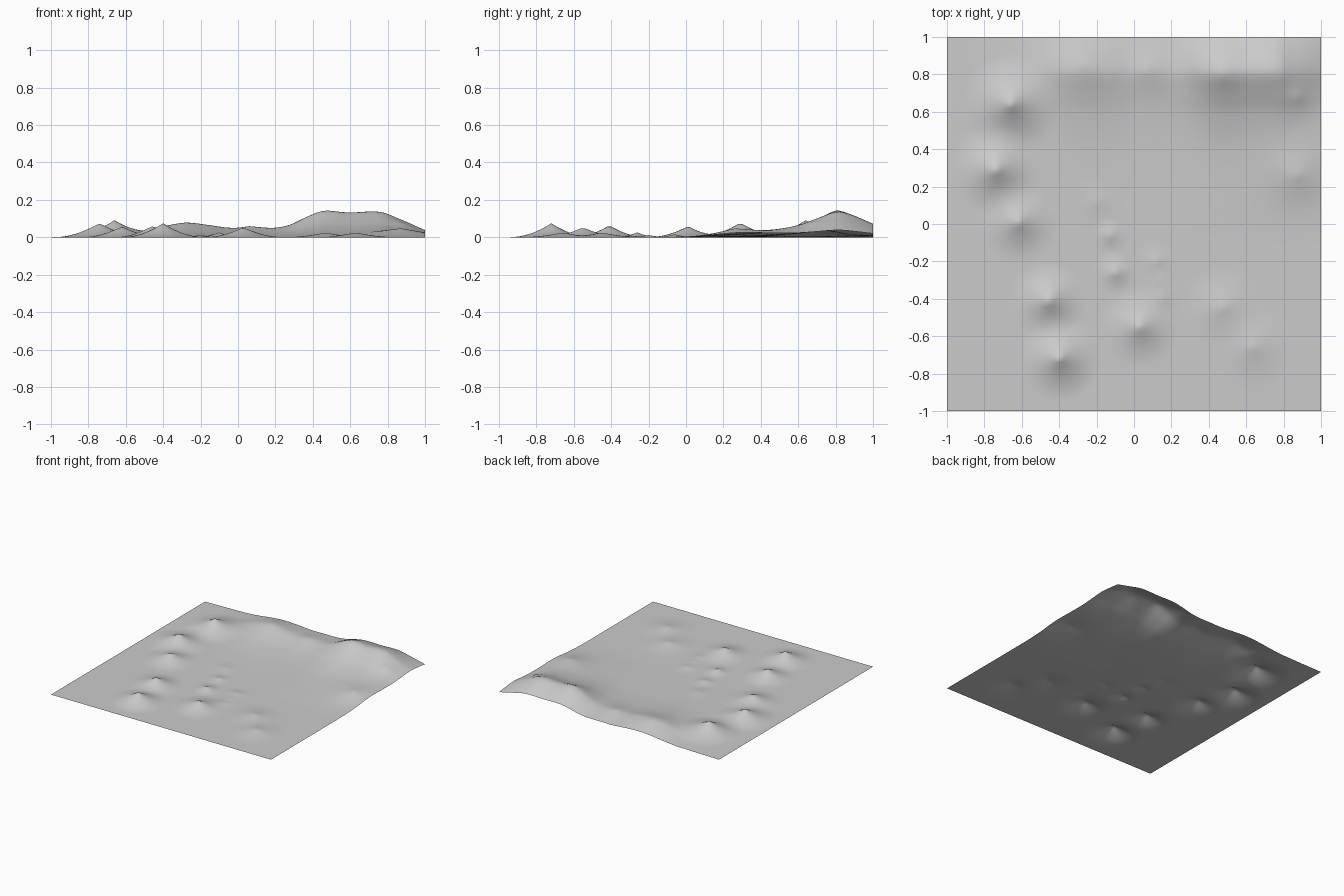
import bpy, bmesh, math

# Pointed hills: x, y, height, radius
HILLS = [
    (-0.66, 0.64, 0.085, 0.27), (-0.74, 0.29, 0.077, 0.25), (-0.62, 0.01, 0.059, 0.22),
    (-0.455, -0.41, 0.064, 0.21), (-0.40, -0.72, 0.075, 0.23), (0.03, -0.55, 0.055, 0.22),
    (-0.10, -0.26, 0.026, 0.12), (-0.13, -0.06, 0.018, 0.10), (-0.20, 0.12, 0.008, 0.14),
    (0.12, -0.20, 0.012, 0.12), (0.14, -0.30, 0.008, 0.10), (0.15, -0.39, 0.010, 0.12),
    (0.47, -0.45, 0.026, 0.24), (0.63, -0.66, 0.026, 0.24), (0.87, 0.26, 0.022, 0.24),
    (-0.28, 0.85, 0.012, 0.25), (0.06, 0.82, 0.012, 0.20), (0.87, 0.68, 0.016, 0.18),
    (0.47, 0.80, 0.010, 0.15),
]
# Back ridge: crest height along x, and cross-section along y
CREST = [(-1, 0), (-0.75, 0.008), (-0.6, 0.016), (-0.5, 0.033), (-0.4, 0.055), (-0.28, 0.069),
         (-0.15, 0.062), (-0.02, 0.046), (0.08, 0.048), (0.2, 0.05), (0.28, 0.068), (0.36, 0.105),
         (0.45, 0.133), (0.6, 0.132), (0.76, 0.135), (0.86, 0.098), (1, 0.038)]
SECTION = [(-1, 0), (-0.1, 0), (0.1, 0.035), (0.3, 0.09), (0.45, 0.19), (0.6, 0.43), (0.7, 0.71),
           (0.78, 0.95), (0.82, 1), (0.88, 0.89), (1, 0.53)]


def curve(pts, t):
    """Cubic Hermite interpolation through the points."""
    def slope(i):
        a, b = pts[max(i - 1, 0)], pts[min(i + 1, len(pts) - 1)]
        return (b[1] - a[1]) / (b[0] - a[0])
    i = 0
    while i < len(pts) - 2 and t > pts[i + 1][0]:
        i += 1
    (x0, y0), (x1, y1) = pts[i], pts[i + 1]
    d = x1 - x0
    u = (t - x0) / d
    return ((2*u**3 - 3*u**2 + 1) * y0 + (u**3 - 2*u**2 + u) * d * slope(i)
            + (3*u**2 - 2*u**3) * y1 + (u**3 - u**2) * d * slope(i + 1))


def height(x, y):
    z = curve(CREST, x) * curve(SECTION, y)
    # broad swell along the right-hand side
    z += 0.022 * math.exp(-((x - 0.9) / 0.25) ** 2 - ((y - 0.35) / 0.25) ** 2)
    for hx, hy, h, r in HILLS:
        d = math.hypot(x - hx, y - hy)
        if d < r:
            z += h * (1 - d / r) ** 2
    return max(z, 0)


# Open terrain sheet
bm = bmesh.new()
bmesh.ops.create_grid(bm, x_segments=100, y_segments=100, size=1)
for v in bm.verts:
    v.co.z = height(v.co.x, v.co.y)
for f in bm.faces:
    f.smooth = True
mesh = bpy.data.meshes.new("terrain")
bm.to_mesh(mesh)
bm.free()
terrain = bpy.data.objects.new("terrain", mesh)
bpy.context.collection.objects.link(terrain)

grey = bpy.data.materials.new("stone grey")
grey.diffuse_color = (0.6, 0.6, 0.6, 1)
mesh.materials.append(grey)
